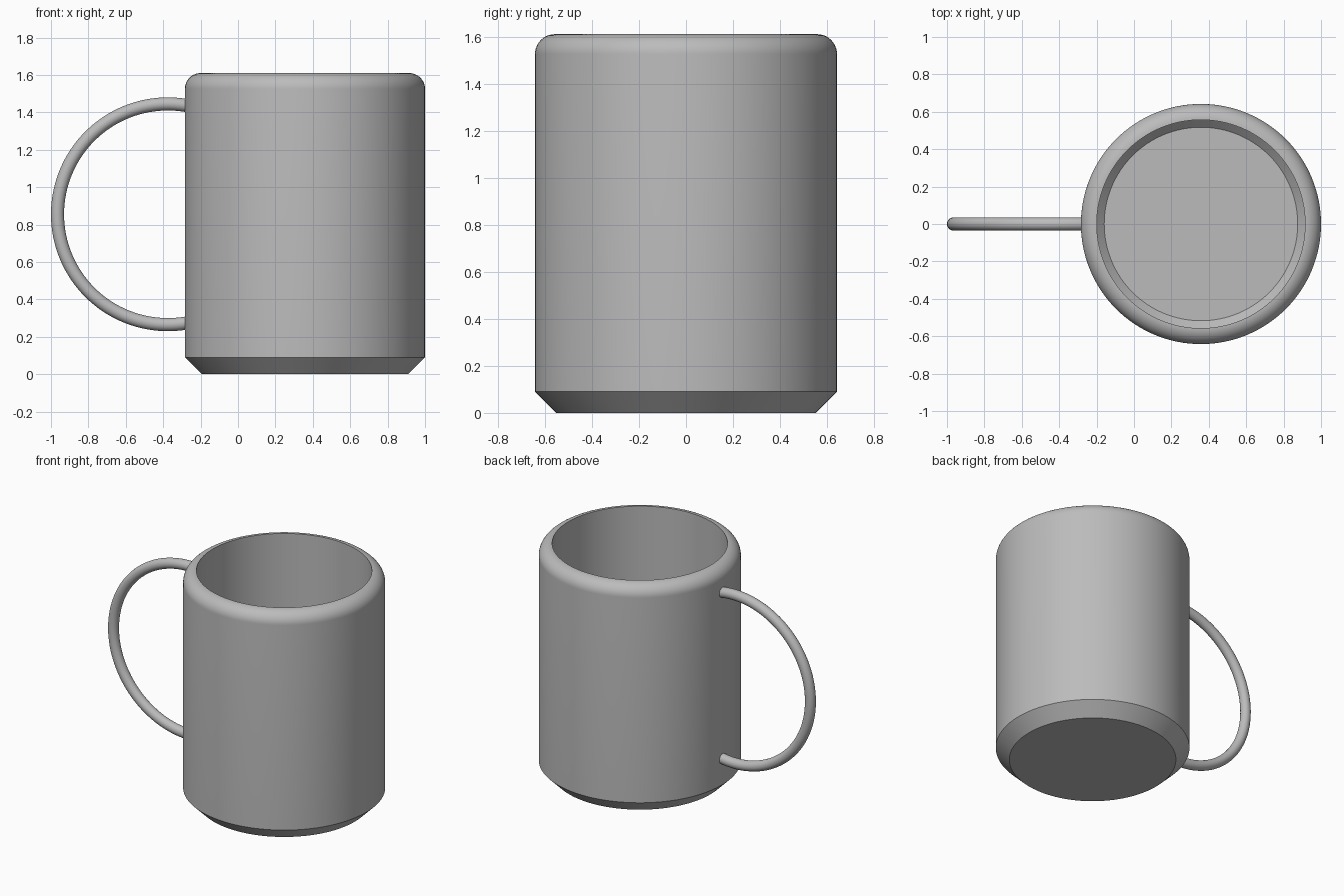
import bpy
import bmesh
import math
from mathutils import Matrix, Vector

cube = bpy.data.objects.get("Cube")
if cube:
    bpy.data.objects.remove(cube, do_unlink=True)

MUG_X, RADIUS, HEIGHT = 0.358, 0.642, 1.61
WALL, CHAMFER = 0.085, 0.09
LOOP_X, LOOP_Z, LOOP_R, TUBE_R = -0.375, 0.855, 0.59, 0.035

grey = bpy.data.materials.new("light grey")
grey.use_nodes = True
colour = (0.5, 0.5, 0.5, 1)
grey.diffuse_color = colour
grey.node_tree.nodes["Principled BSDF"].inputs["Base Color"].default_value = colour


def finish(name, bm):
    """Turn a bmesh into a smooth-shaded object with crisp edges."""
    bmesh.ops.recalc_face_normals(bm, faces=bm.faces)
    mesh = bpy.data.meshes.new(name)
    bm.to_mesh(mesh)
    bm.free()
    mesh.materials.append(grey)
    obj = bpy.data.objects.new(name, mesh)
    bpy.context.collection.objects.link(obj)
    bpy.ops.object.select_all(action="DESELECT")
    obj.select_set(True)
    bpy.context.view_layer.objects.active = obj
    bpy.ops.object.shade_smooth_by_angle(angle=math.radians(30))
    return obj


# Mug body: chamfered foot, rounded rim, hollow inside of even wall thickness
inner = RADIUS - WALL
inner_chamfer = CHAMFER + WALL * (1 - math.sqrt(2)) - 0.015
profile = [(0, 0), (RADIUS - CHAMFER, 0), (RADIUS, CHAMFER)]
for i in range(13):
    a = math.pi / 2 * i / 12
    profile.append((inner + WALL * math.cos(a), HEIGHT - WALL + WALL * math.sin(a)))
profile += [(inner, WALL + inner_chamfer), (inner - inner_chamfer, WALL), (0, WALL)]

bm = bmesh.new()
verts = [bm.verts.new((r, 0, z)) for r, z in profile]
edges = [bm.edges.new(pair) for pair in zip(verts, verts[1:])]
bmesh.ops.spin(bm, geom=verts + edges, cent=(0, 0, 0), axis=(0, 0, 1),
               angle=math.tau, steps=128, use_duplicate=False)
bmesh.ops.remove_doubles(bm, verts=bm.verts, dist=0.0001)
bmesh.ops.translate(bm, verts=bm.verts, vec=(MUG_X, 0, 0))
finish("mug_body", bm)

# Handle: a round tube swept along a circle, its ends sunk into the wall
bm = bmesh.new()
circle = bmesh.ops.create_circle(bm, cap_ends=False, radius=TUBE_R, segments=24)
overrun = math.asin((-0.25 - LOOP_X) / LOOP_R)
centre = Vector((LOOP_X, 0, LOOP_Z))
start = (Matrix.Translation(centre)
         @ Matrix.Rotation(overrun, 4, "Y")
         @ Matrix.Translation((0, 0, LOOP_R))
         @ Matrix.Rotation(math.pi / 2, 4, "Y"))
bmesh.ops.transform(bm, matrix=start, verts=circle["verts"])
bmesh.ops.spin(bm, geom=bm.verts[:] + bm.edges[:], cent=centre, axis=(0, -1, 0),
               angle=math.pi + 2 * overrun, steps=72, use_duplicate=False)
bmesh.ops.holes_fill(bm, edges=[e for e in bm.edges if e.is_boundary], sides=0)
finish("handle", bm)
